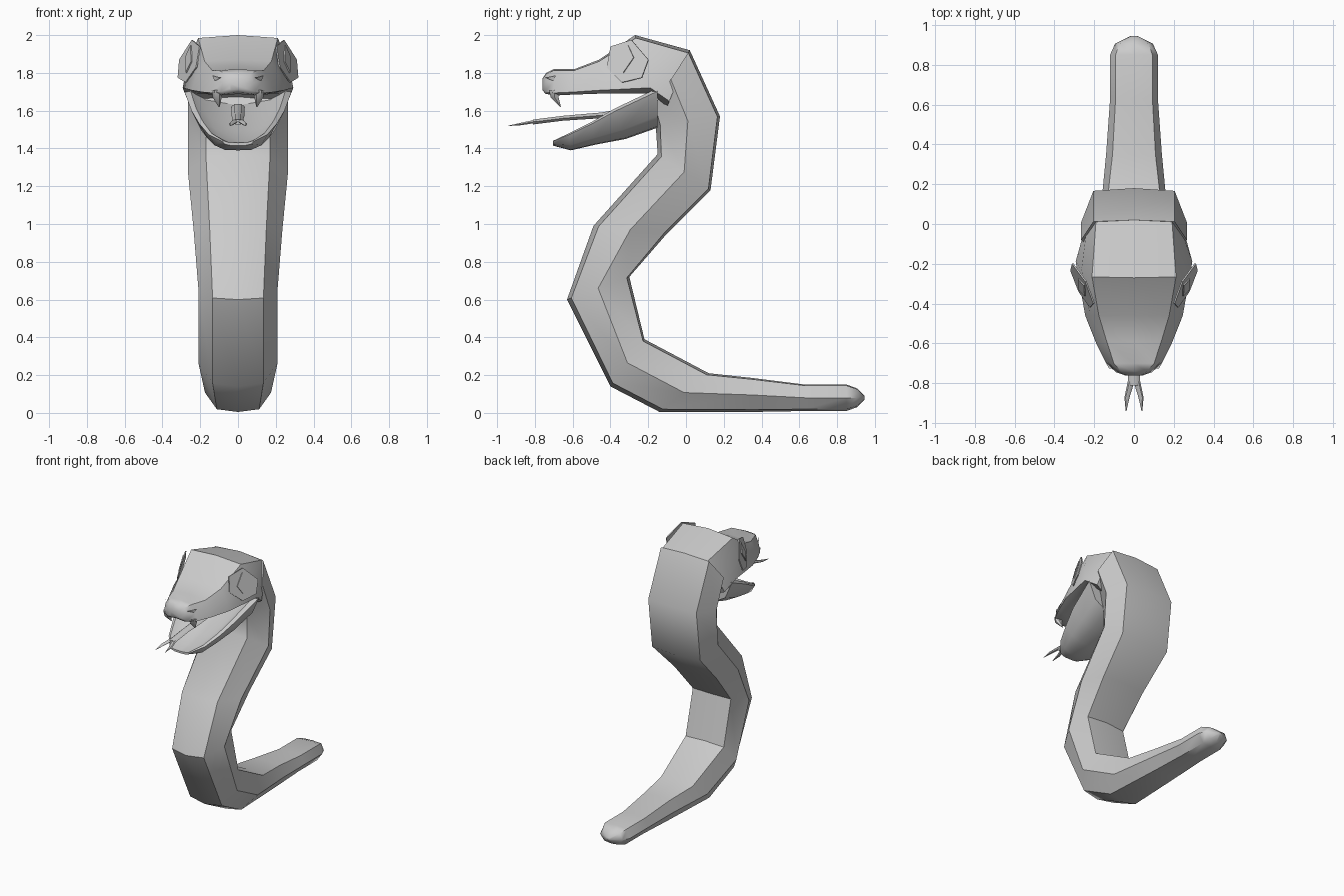
import bpy, bmesh, math
from mathutils import Vector

if "Cube" in bpy.data.objects:
    bpy.data.objects.remove(bpy.data.objects["Cube"])

grey = bpy.data.materials.new("snake grey")
grey.diffuse_color = (0.6, 0.6, 0.6, 1)
grey.use_nodes = True
grey.node_tree.nodes["Principled BSDF"].inputs["Base Color"].default_value = grey.diffuse_color


def finish(name, bm, smooth=True):
    bmesh.ops.recalc_face_normals(bm, faces=bm.faces)
    me = bpy.data.meshes.new(name)
    bm.to_mesh(me)
    bm.free()
    me.materials.append(grey)
    ob = bpy.data.objects.new(name, me)
    bpy.context.collection.objects.link(ob)
    if smooth:
        bpy.ops.object.select_all(action='DESELECT')
        bpy.context.view_layer.objects.active = ob
        ob.select_set(True)
        bpy.ops.object.shade_smooth_by_angle(angle=math.radians(45))
    return ob


def skin(bm, loops):
    rows = [[bm.verts.new(p) for p in loop] for loop in loops]
    n = len(rows[0])
    for a, b in zip(rows, rows[1:]):
        for i in range(n):
            j = (i + 1) % n
            bm.faces.new((a[i], a[j], b[j], b[i]))
    bm.faces.new(rows[0])
    bm.faces.new(rows[-1][::-1])


def loft(name, half, rings):
    """half: (width fraction, height fraction) from centre to centre.
    rings: (low y, low z, high y, high z, half width)."""
    section = half + [(-x, t) for x, t in half[-2:0:-1]]
    bm = bmesh.new()
    skin(bm, [[(x * w, fy + (by - fy) * t, fz + (bz - fz) * t)
               for x, t in section] for fy, fz, by, bz, w in rings])
    return finish(name, bm)


# Body from tail tip to the back of the head
loft("body", [(0, 1), (.77, .96), (1, .5), (.64, .07), (0, 0)], [
    (.945, .07, .945, .09, .015), (.905, .03, .905, .13, .095),
    (.85, .01, .85, .15, .12), (.63, .01, .63, .15, .12),
    (.35, .005, .35, .185, .14), (-.14, .005, .12, .21, .175),
    (-.40, .14, -.22, .39, .21), (-.63, .60, -.30, .72, .21),
    (-.49, .99, -.10, .95, .235), (-.15, 1.37, .13, 1.18, .265),
    (-.16, 1.52, .18, 1.57, .265), (-.18, 1.61, .02, 1.92, .265)])

# Upper head and snout
loft("upper_head", [(0, 1), (.72, .95), (.9, .55), (1, .1), (.75, 0), (0, .06)], [
    (-.10, 1.62, .02, 1.92, .265), (-.18, 1.69, -.27, 2.0, .293),
    (-.46, 1.69, -.46, 1.87, .245), (-.60, 1.685, -.59, 1.82, .19),
    (-.70, 1.68, -.70, 1.82, .14), (-.745, 1.69, -.74, 1.80, .09),
    (-.76, 1.71, -.76, 1.77, .045)])

# Open lower jaw with a hollowed top
loft("lower_jaw", [(0, .6), (.6, .7), (.9, 1), (1, .92), (.8, .3), (.45, .03), (0, 0)], [
    (-.15, 1.51, -.15, 1.72, .285), (-.32, 1.45, -.38, 1.61, .245),
    (-.48, 1.42, -.50, 1.54, .205), (-.61, 1.39, -.62, 1.48, .155),
    (-.705, 1.415, -.705, 1.44, .085)])


def tube(name, points, sides=6, flat=1.0):
    """Tapering rod through (x, y, z, radius) points, running along -y."""
    bm = bmesh.new()
    skin(bm, [[(x + r * math.cos(2 * math.pi * i / sides), y,
                z + flat * r * math.sin(2 * math.pi * i / sides))
               for i in range(sides)] for x, y, z, r in points])
    return finish(name, bm)


# Forked tongue
tube("tongue", [(0, -.20, 1.62, .035), (0, -.45, 1.575, .035),
                (0, -.65, 1.56, .03), (0, -.81, 1.54, .03)], flat=.5)
for side, s in (("left", 1), ("right", -1)):
    tube("tongue_fork_" + side, [(.014 * s, -.79, 1.545, .017), (.035 * s, -.87, 1.53, .013),
                                 (.04 * s, -.94, 1.52, .002)], flat=.6)

    # Curved fang
    bm = bmesh.new()
    skin(bm, [[(s * x + r * math.cos(a * math.pi / 3), y + r * math.sin(a * math.pi / 3), z)
               for a in range(6)] for x, y, z, r in
              ((.11, -.70, 1.71, .03), (.11, -.695, 1.67, .024), (.10, -.665, 1.62, .003))])
    finish("fang_" + side, bm)

    # Tilted eye plate and slit pupil
    out = Vector((1, -.45, .25)).normalized()
    hexagon = [(-.29, 1.975), (-.20, 1.87), (-.235, 1.775),
               (-.34, 1.75), (-.42, 1.83), (-.40, 1.94)]
    slit = [(-.305, 1.945), (-.275, 1.88), (-.33, 1.80), (-.36, 1.86)]
    for name, outline, lift in (("eye_", hexagon, 0), ("pupil_", slit, .007)):
        bm = bmesh.new()
        layers = []
        for d in (lift - .008, lift):
            pts = [Vector((.265 + .45 * (y + .31) - .25 * (z - 1.86), y, z)) + out * d
                   for y, z in outline]
            layers.append([(p.x * s, p.y, p.z) for p in pts])
        skin(bm, layers)
        finish(name + side, bm, False)

    # Small nostril ridge
    bm = bmesh.new()
    skin(bm, [[(s * (.10 + d), -.735 + d, 1.775), (s * (.135 + d), -.69 + d, 1.785),
               (s * (.125 + d), -.70 + d, 1.76)] for d in (-.01, 0)])
    finish("nostril_" + side, bm, False)
